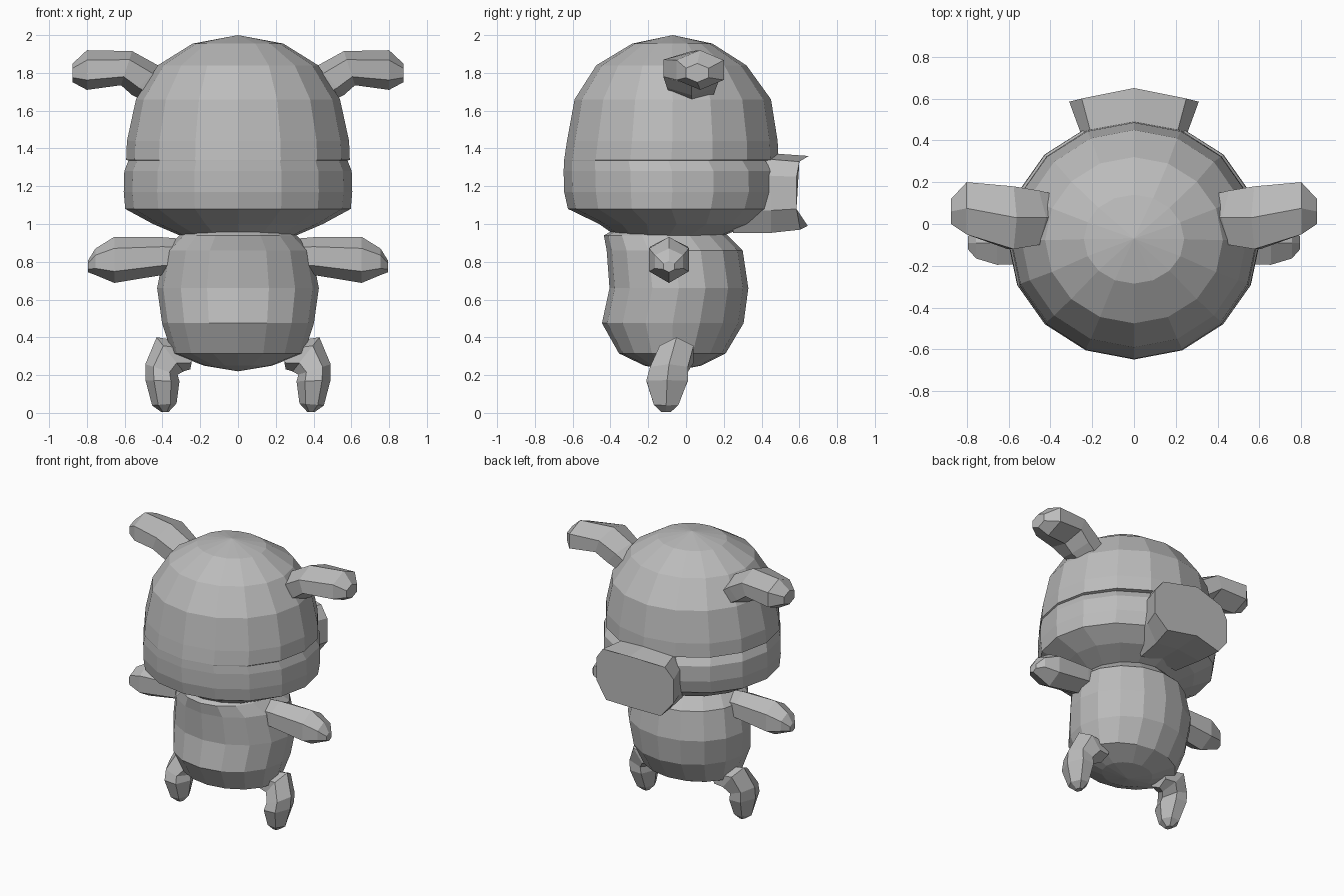
import bpy, bmesh, math
from mathutils import Vector

grey = bpy.data.materials.new("plain grey")
grey.diffuse_color = (0.5, 0.5, 0.5, 1)


def skin(name, rings, mirror=False):
    """Bridge point rings into a closed, flat-shaded shell (one-point rings are tips)."""
    bm = bmesh.new()
    loops = [[bm.verts.new(p) for p in ring] for ring in rings]
    for a, b in zip(loops, loops[1:]):
        n = max(len(a), len(b))
        for i in range(n):
            j = (i + 1) % n
            quad = [a[i % len(a)], a[j % len(a)], b[j % len(b)], b[i % len(b)]]
            bm.faces.new(list(dict.fromkeys(quad)))
    for end in (loops[0], loops[-1]):
        if len(end) > 2:
            bm.faces.new(end)
    bmesh.ops.recalc_face_normals(bm, faces=bm.faces)
    mesh = bpy.data.meshes.new(name)
    bm.to_mesh(mesh)
    bm.free()
    mesh.materials.append(grey)
    ob = bpy.data.objects.new(name, mesh)
    bpy.context.collection.objects.link(ob)
    if mirror:
        ob.modifiers.new("Mirror", 'MIRROR').use_mirror_merge = False
    return ob


def oval(z, rx, y0, y1, n=16):
    """Level ring reaching from y0 to y1."""
    if rx == 0:
        return [(0, (y0 + y1) / 2, z)]
    cy, ry = (y0 + y1) / 2, (y1 - y0) / 2
    return [(rx * math.sin(t), cy - ry * math.cos(t), z)
            for t in (2 * math.pi * i / n for i in range(n))]


def slice_(x, y, z, angle, wide, tall, n=6):
    """Limb cross-section whose axis points at the given angle in the xz plane."""
    a = math.radians(angle)
    up = Vector((-math.sin(a), 0, math.cos(a)))
    side = Vector((0, 1, 0))
    k = 1 / math.cos(math.pi / 6) if n == 6 else 1
    return [Vector((x, y, z)) + side * wide * k * math.sin(t) + up * tall * math.cos(t)
            for t in (2 * math.pi * i / n for i in range(n))]


# Head, with a small lip step around the back half (the face side)
head = [oval(*r) for r in (
    (2.0, 0, -0.07, -0.07), (1.955, 0.24, -0.285, 0.14), (1.84, 0.425, -0.475, 0.32),
    (1.66, 0.54, -0.59, 0.45), (1.44, 0.588, -0.63, 0.485), (1.34, 0.592, -0.645, 0.49),
    (1.335, 0.58, -0.645, 0.46), (1.28, 0.602, -0.648, 0.50), (1.17, 0.605, -0.645, 0.50),
    (1.08, 0.597, -0.625, 0.47), (1.0, 0.45, -0.46, 0.36), (0.94, 0.31, -0.375, 0.20))]
skin("head", head)

# Body
body = [oval(*r) for r in (
    (0.98, 0.26, -0.36, 0.18), (0.94, 0.31, -0.435, 0.22), (0.86, 0.39, -0.42, 0.30),
    (0.66, 0.428, -0.405, 0.33), (0.475, 0.402, -0.445, 0.305), (0.315, 0.35, -0.355, 0.21),
    (0.25, 0.18, -0.22, 0.08), (0.22, 0, -0.07, -0.07))]
skin("body", body)

# Snout: flared block with a gently creased end
half = [(0, 0.65, 1.36), (0.25, 0.60, 1.33), (0.31, 0.585, 1.25),
        (0.31, 0.585, 1.08), (0.22, 0.605, 0.97), (0, 0.645, 0.99)]
rim = half + [(-x, y, z) for x, y, z in half[-2:0:-1]]
base = [(x * 0.84, 0.45, 1.18 + (z - 1.18) * 1.08) for x, y, z in rim]
root = [(x * 0.8, 0.25, z) for x, y, z in base]
skin("snout", [root, base, rim])

# Arms
skin("arms", [slice_(*r) for r in (
    (0.28, -0.09, 0.83, 0, 0.09, 0.09), (0.40, -0.09, 0.83, 0, 0.10, 0.10),
    (0.655, -0.09, 0.81, 0, 0.105, 0.122), (0.755, -0.09, 0.80, 0, 0.075, 0.07),
    (0.795, -0.09, 0.775, 0, 0.03, 0.03))], mirror=True)

# Legs: short tubes bending down from the hips
skin("legs", [slice_(*r) for r in (
    (0.24, -0.04, 0.30, 10, 0.07, 0.07), (0.36, -0.05, 0.31, -38, 0.09, 0.115),
    (0.405, -0.09, 0.23, -72, 0.10, 0.09), (0.40, -0.10, 0.17, -88, 0.11, 0.09),
    (0.39, -0.105, 0.045, -95, 0.065, 0.065), (0.387, -0.105, 0.005, -90, 0.025, 0.02))],
    mirror=True)

# Ears: stubby horns bending outward
skin("ears", [slice_(*r) for r in (
    (0.40, 0.03, 1.70, 42, 0.11, 0.09), (0.49, 0.03, 1.76, 42, 0.13, 0.105),
    (0.59, 0.03, 1.825, 18, 0.15, 0.095), (0.80, 0.075, 1.815, 0, 0.125, 0.105),
    (0.875, 0.06, 1.80, 0, 0.06, 0.05))], mirror=True)
